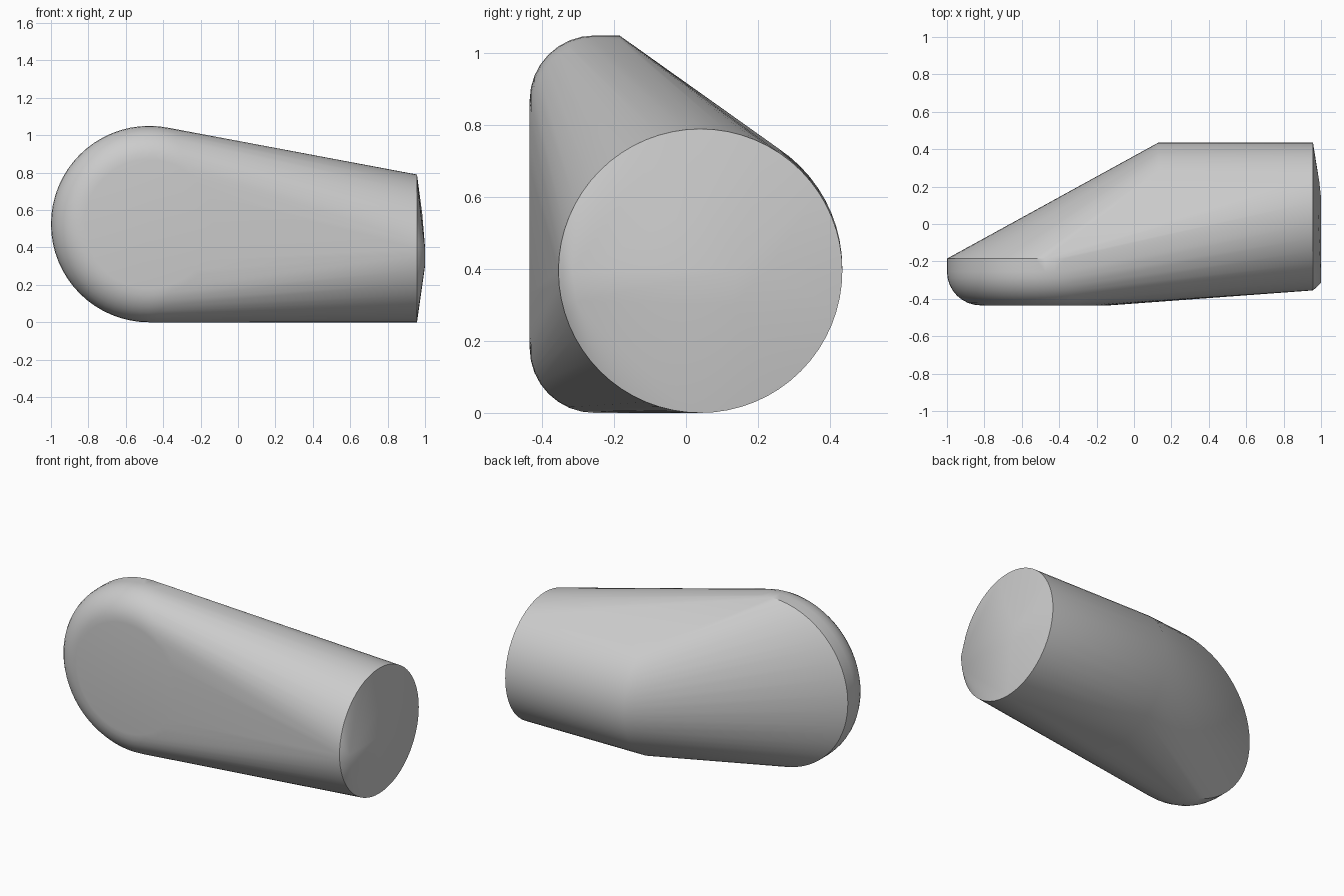
import bpy, bmesh
from math import sin, cos, pi, radians

cube = bpy.data.objects.get("Cube")
if cube:
    bpy.data.objects.remove(cube)

# Plain grey material
grey = bpy.data.materials.new("plain grey")
grey.use_nodes = True
colour = (0.6, 0.6, 0.6, 1)
grey.diffuse_color = colour
grey.node_tree.nodes["Principled BSDF"].inputs["Base Color"].default_value = colour

bm = bmesh.new()


def ring_xz(cx, cz, r, y, n=64):
    for i in range(n):
        a = 2 * pi * i / n
        bm.verts.new((cx + r * cos(a), y, cz + r * sin(a)))


def ring_yz(cy, cz, r, x, n=64):
    for i in range(n):
        a = 2 * pi * i / n
        bm.verts.new((x, cy + r * cos(a), cz + r * sin(a)))


# Broad disc end with a rounded front rim
radius, fillet, front, back = 0.525, 0.18, -0.435, -0.185
ring_xz(-0.475, radius, radius, back)
for k in range(9):
    a = k / 8 * pi / 2
    ring_xz(-0.475, radius, radius - fillet * (1 - cos(a)),
            front + fillet * (1 - sin(a)))

# Round barrel: inner ring and outer end ring
ring_yz(0.035, 0.403, 0.4, 0.13)
ring_yz(0.04, 0.395, 0.395, 0.957)

# Slightly domed end cap
for p in [(1, -0.315, 0.39), (1, -0.305, 0.31), (1, 0.14, 0.4),
          (1, 0.13, 0.3), (0.99, 0.23, 0.4), (0.985, 0.05, 0.58)]:
    bm.verts.new(p)

# Wrap everything in one taut skin
hull = bmesh.ops.convex_hull(bm, input=bm.verts)
loose = {v for v in hull["geom_interior"] + hull["geom_unused"]
         if isinstance(v, bmesh.types.BMVert)}
bmesh.ops.delete(bm, geom=[v for v in bm.verts if v in loose or not v.link_faces],
                 context="VERTS")
bmesh.ops.dissolve_limit(bm, angle_limit=radians(0.3), verts=bm.verts, edges=bm.edges)
bmesh.ops.recalc_face_normals(bm, faces=bm.faces)

mesh = bpy.data.meshes.new("tapered_body")
bm.to_mesh(mesh)
bm.free()
mesh.materials.append(grey)
body = bpy.data.objects.new("tapered_body", mesh)
bpy.context.collection.objects.link(body)

bpy.context.view_layer.objects.active = body
body.select_set(True)
bpy.ops.object.shade_smooth_by_angle(angle=radians(30))
